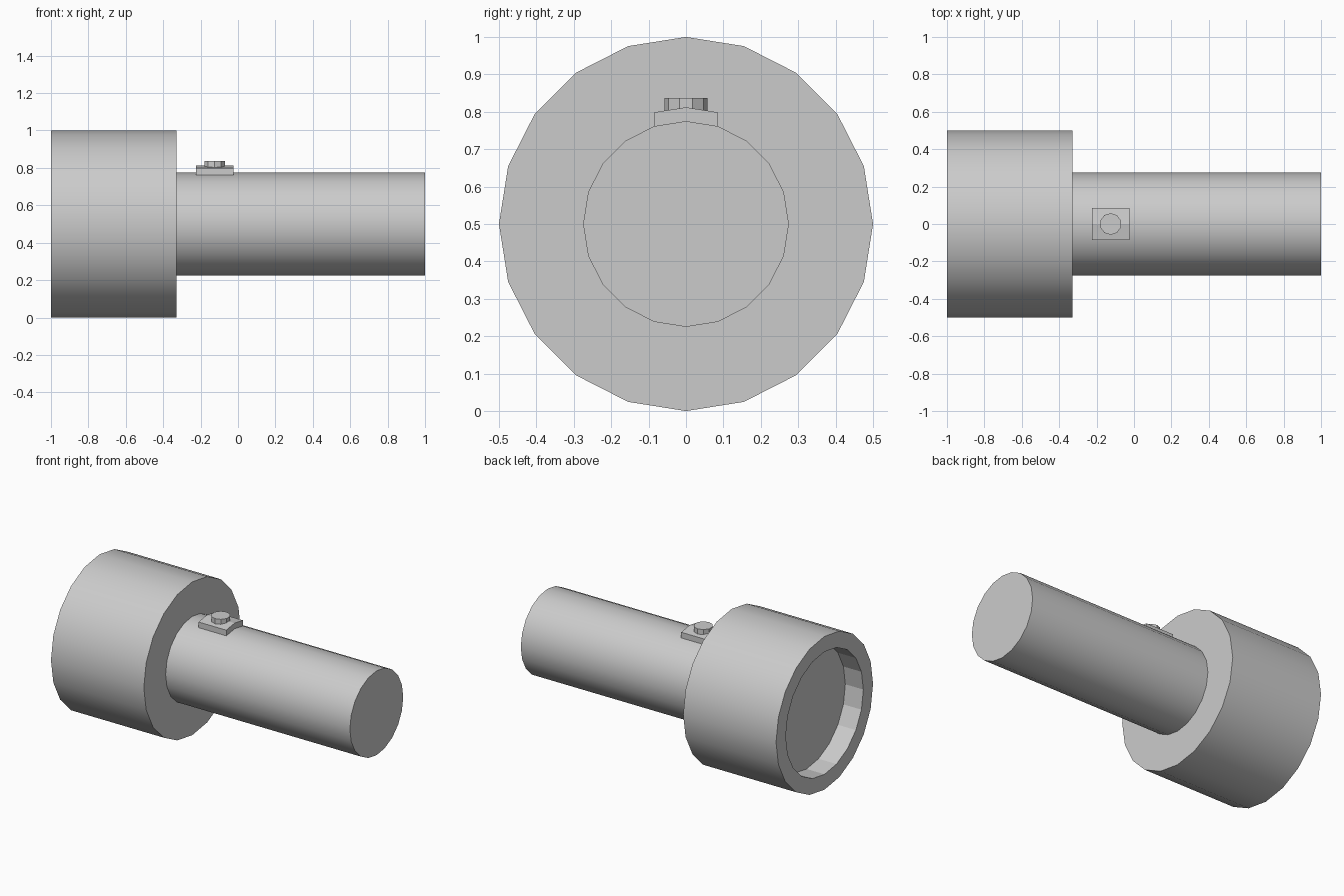
import bpy, bmesh, math

if "Cube" in bpy.data.objects:
    bpy.data.objects.remove(bpy.data.objects["Cube"])

SIDES = 20
AXIS_Z = 0.5
BODY_R = 0.275


def new_object(name, bm):
    bmesh.ops.recalc_face_normals(bm, faces=bm.faces)
    mesh = bpy.data.meshes.new(name)
    bm.to_mesh(mesh)
    bm.free()
    obj = bpy.data.objects.new(name, mesh)
    bpy.context.collection.objects.link(obj)
    return obj


def lathe_x(name, profile, sides):
    """Revolve (x, radius) points around the long axis and cap both ends."""
    bm = bmesh.new()
    rings = []
    for x, r in profile:
        rings.append([bm.verts.new((x, r * math.sin(a), AXIS_Z + r * math.cos(a)))
                      for a in (2 * math.pi * i / sides for i in range(sides))])
    for a, b in zip(rings, rings[1:]):
        for i in range(sides):
            j = (i + 1) % sides
            bm.faces.new((a[i], a[j], b[j], b[i]))
    bm.faces.new(rings[0])
    bm.faces.new(rings[-1])
    return new_object(name, bm)


# Torch body: recessed lens, wide head and handle in one turned profile
body = lathe_x("torch_body", [(-0.87, 0.4), (-1, 0.4), (-1, 0.5), (-0.33, 0.5),
                              (-0.33, BODY_R), (1, BODY_R)], SIDES)
bpy.context.view_layer.objects.active = body
body.select_set(True)
bpy.ops.object.shade_smooth_by_angle(angle=math.radians(30))
# The recess wall stays faceted
for p in body.data.polygons:
    if p.center.x < -0.86 and math.hypot(p.center.y, p.center.z - AXIS_Z) < 0.42:
        p.use_smooth = False

# Switch plate: follows the top two facets of the handle
half = BODY_R * math.sin(2 * math.pi / SIDES)
edge_z = AXIS_Z + BODY_R * math.cos(2 * math.pi / SIDES)
ridge_z = AXIS_Z + BODY_R
thick = 0.037
section = [(-half, edge_z), (0, ridge_z), (half, edge_z),
           (half, edge_z + thick), (0, ridge_z + thick), (-half, edge_z + thick)]
bm = bmesh.new()
face = bm.faces.new([bm.verts.new((-0.225, y, z)) for y, z in section])
ext = bmesh.ops.extrude_face_region(bm, geom=[face])
bmesh.ops.translate(bm, vec=(0.2, 0, 0),
                    verts=[v for v in ext["geom"] if isinstance(v, bmesh.types.BMVert)])
new_object("switch_plate", bm)

# Switch button: small ten-sided stud
bm = bmesh.new()
bmesh.ops.create_cone(bm, cap_ends=True, segments=10, radius1=0.058,
                      radius2=0.058, depth=0.05)
button = new_object("switch_button", bm)
button.location = (-0.125, 0, 0.812)
